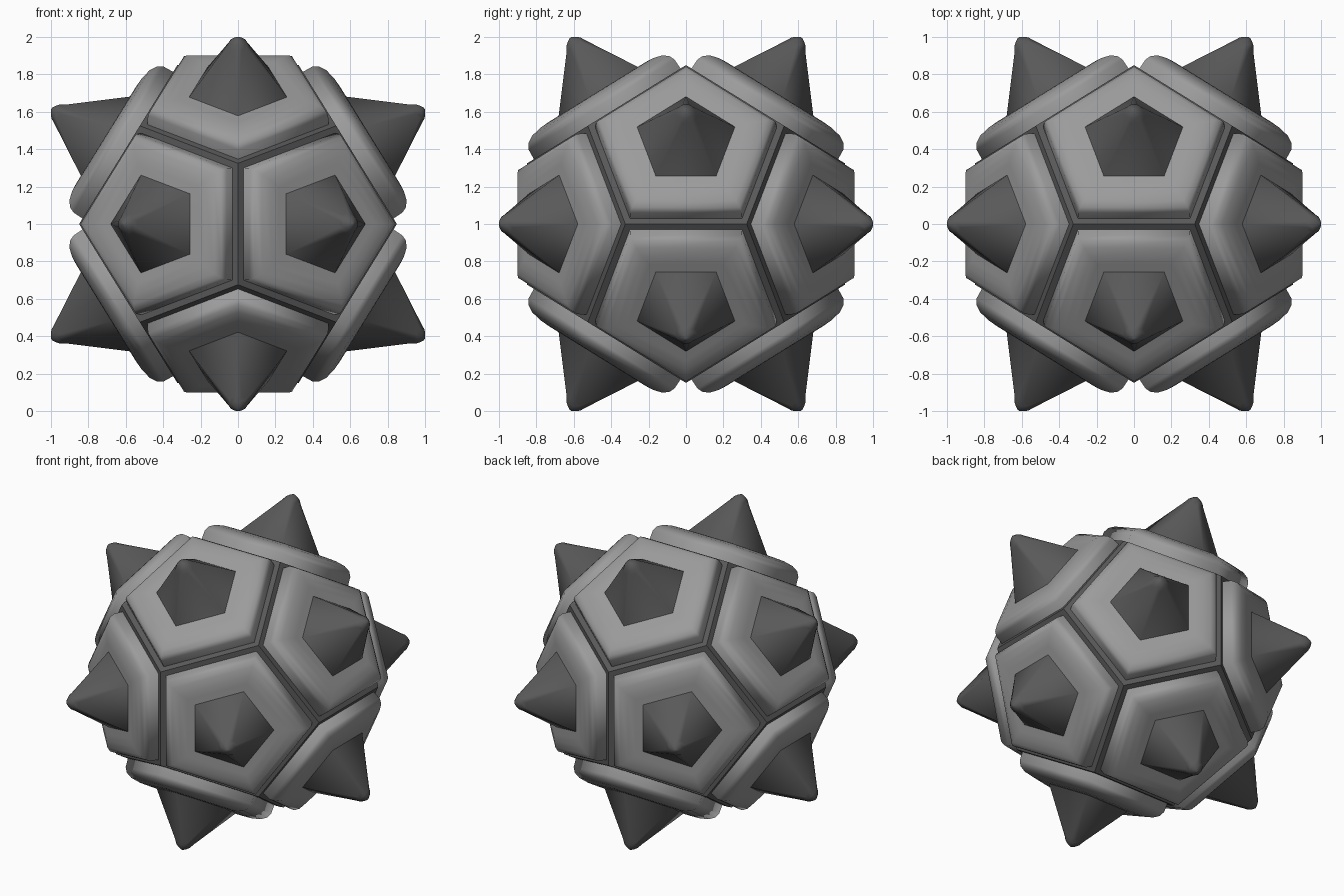
import bpy
import bmesh
from math import cos, sin, pi, radians
from mathutils import Matrix, Vector

cube = bpy.data.objects.get("Cube")
if cube:
    bpy.data.objects.remove(cube)

PHI = (1 + 5 ** 0.5) / 2
CENTRE = Vector((0, 0, 1))


def material(name, grey):
    mat = bpy.data.materials.new(name)
    mat.use_nodes = True
    colour = (grey, grey, grey, 1)
    mat.diffuse_color = colour
    bsdf = next(n for n in mat.node_tree.nodes if n.type == 'BSDF_PRINCIPLED')
    bsdf.inputs["Base Color"].default_value = colour
    return mat


def finish_mesh(bm, name, mat, angle):
    bmesh.ops.recalc_face_normals(bm, faces=bm.faces)
    mesh = bpy.data.meshes.new(name)
    bm.to_mesh(mesh)
    bm.free()
    mesh.materials.append(mat)
    mesh.shade_smooth()
    mesh.set_sharp_from_angle(angle=radians(angle))
    return mesh


def add_object(name, mesh, matrix):
    ob = bpy.data.objects.new(name, mesh)
    bpy.context.collection.objects.link(ob)
    ob.matrix_world = matrix
    mod = ob.modifiers.new("Weighted normals", 'WEIGHTED_NORMAL')
    mod.keep_sharp = True
    return ob


def pentagon_loft(name, profile, mat, angle):
    """Stack five-sided rings given as (apothem, height, corner cut)."""
    bm = bmesh.new()
    rings = []
    for apothem, height, cut in profile:
        radius = apothem / cos(pi / 5)
        corners = [Vector((radius * cos(pi / 5 * (2 * k + 1)),
                           radius * sin(pi / 5 * (2 * k + 1)), height))
                   for k in range(5)]
        ring = []
        for k, corner in enumerate(corners):
            ring.append(bm.verts.new(corner.lerp(corners[k - 1], cut)))
            ring.append(bm.verts.new(corner.lerp(corners[(k + 1) % 5], cut)))
        rings.append(ring)
    for low, high in zip(rings, rings[1:]):
        for i in range(10):
            j = (i + 1) % 10
            bm.faces.new((low[i], low[j], high[j], high[i]))
    bm.faces.new(rings[0][::-1])
    bm.faces.new(rings[-1])
    bmesh.ops.remove_doubles(bm, verts=bm.verts, dist=1e-5)
    return finish_mesh(bm, name, mat, angle)


panel_grey = material("Panel grey", 0.33)
dark_grey = material("Dark grey", 0.10)

# Dark core, seen as the floor of the grooves
bm = bmesh.new()
signs = (-1, 1)
for a in signs:
    for b in signs:
        for c in signs:
            bm.verts.new((a, b, c))
        x, y = a * PHI, b / PHI
        for point in ((0, x, y), (x, y, 0), (y, 0, x)):
            bm.verts.new(point)
bmesh.ops.convex_hull(bm, input=bm.verts)
bmesh.ops.dissolve_limit(bm, angle_limit=0.02, verts=bm.verts, edges=bm.edges)
bmesh.ops.scale(bm, vec=Vector((1, 1, 1)) * 0.525, verts=bm.verts)
add_object("core", finish_mesh(bm, "core", dark_grey, 30),
           Matrix.Translation(CENTRE))

# Rounded armour panel and blunt spike, each modelled once
panel_mesh = pentagon_loft("panel", [
    (0.413, 0.70, 0), (0.410, 0.78, 0), (0.396, 0.811, 0),
    (0.365, 0.834, 0), (0.315, 0.847, 0), (0.27, 0.85, 0)], panel_grey, 75)
spike_mesh = pentagon_loft("spike", [
    (0.2225, 0.83, 0), (0.2225, 0.85, 0), (0.058, 1.12, 0.28),
    (0.044, 1.145, 0.28), (0.024, 1.162, 0.28), (0.006, 1.172, 0.28)],
    dark_grey, 40)

# One panel and one spike on each of the twelve sides
count = 0
for axis in range(3):
    for main in signs:
        for side in signs:
            edge = Vector((0, 0, 0))
            edge[axis] = main
            n = edge.copy()
            n[(axis + 2) % 3] = side / PHI
            n.normalize()
            u = (edge - n * edge.dot(n)).normalized()
            turn = Matrix((u, n.cross(u), n)).transposed().to_4x4()
            place = Matrix.Translation(CENTRE) @ turn
            count += 1
            add_object(f"panel_{count}", panel_mesh, place)
            add_object(f"spike_{count}", spike_mesh, place)
